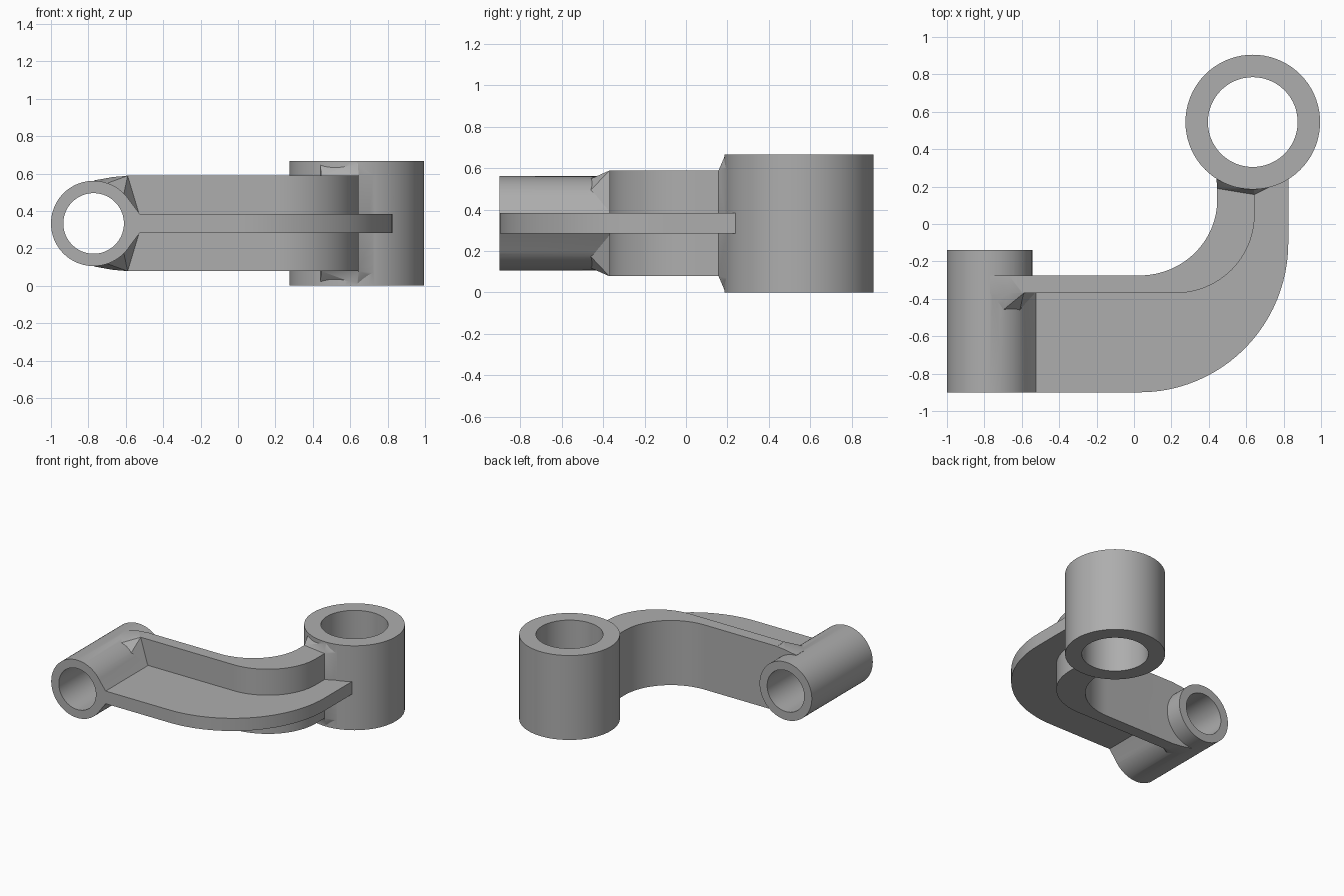
import bpy, bmesh, math
from mathutils import Matrix, Vector

if "Cube" in bpy.data.objects:
    bpy.data.objects.remove(bpy.data.objects["Cube"])

grey = bpy.data.materials.new("cast_grey")
grey.use_nodes = True
COLOUR = (0.42, 0.42, 0.42, 1)
grey.diffuse_color = COLOUR
grey.node_tree.nodes["Principled BSDF"].inputs["Base Color"].default_value = COLOUR


def finish(name, bm):
    bmesh.ops.recalc_face_normals(bm, faces=bm.faces)
    mesh = bpy.data.meshes.new(name)
    bm.to_mesh(mesh)
    bm.free()
    mesh.materials.append(grey)
    obj = bpy.data.objects.new(name, mesh)
    bpy.context.collection.objects.link(obj)
    return obj


def cylinder(name, centre, radius, length, along_y=False):
    bm = bmesh.new()
    turn = Matrix.Rotation(math.pi / 2 if along_y else 0, 4, 'X')
    bmesh.ops.create_cone(bm, cap_ends=True, segments=72, radius1=radius, radius2=radius,
                          depth=length, matrix=Matrix.Translation(centre) @ turn)
    return finish(name, bm)


def plate(name, outline, low, high):
    bm = bmesh.new()
    face = bm.faces.new([bm.verts.new((x, y, low)) for x, y in outline])
    up = bmesh.ops.extrude_face_region(bm, geom=[face])["geom"]
    bmesh.ops.translate(bm, vec=(0, 0, high - low),
                        verts=[v for v in up if isinstance(v, bmesh.types.BMVert)])
    return finish(name, bm)


def hull(name, points):
    bm = bmesh.new()
    for p in points:
        bm.verts.new(p)
    out = bmesh.ops.convex_hull(bm, input=bm.verts)
    bmesh.ops.delete(bm, geom=[v for v in out["geom_interior"] if isinstance(v, bmesh.types.BMVert)],
                     context='VERTS')
    return finish(name, bm)


def bend(start_x, end_x, low_y, top_y, steps=24):
    """Quarter ellipse turning from the straight run towards +y."""
    return [(start_x + (end_x - start_x) * math.sin(i / steps * math.pi / 2),
             top_y - (top_y - low_y) * math.cos(i / steps * math.pi / 2)) for i in range(steps + 1)]


MID = 0.333          # height of the mid plane
SLEEVE_X, SLEEVE_R = -0.772, 0.228
END_Y = 0.25         # where the arm is buried in the hub


def mirrored(points):
    return [p for x, y, h in points for p in ((x, y, MID + h), (x, y, MID - h))]


# Upright hub and lying sleeve
body = cylinder("bracket_arm", (0.635, 0.545, MID), 0.36, 2 * MID)
sleeve = cylinder("sleeve", (SLEEVE_X, -0.52, MID), SLEEVE_R, 0.76, True)

# Tall curved web with a flat rib on its outer side
inner_edge = bend(0.03, 0.445, -0.275, 0.13)
outer_edge = bend(0.22, 0.645, -0.37, 0.05)
web = plate("web", [(-0.6, -0.275)] + inner_edge + [(0.445, END_Y), (0.645, END_Y)]
            + outer_edge[::-1] + [(-0.6, -0.37)], MID - 0.255, MID + 0.255)
rib_edge = bend(0.03, 0.825, -0.9, -0.1)
rib = plate("rib", [(-0.6, -0.9)] + rib_edge + [(0.825, END_Y), (0.55, END_Y)]
            + bend(0.21, 0.55, -0.33, 0.05)[::-1] + [(-0.6, -0.33)], MID - 0.05, MID + 0.05)

# Blends where the web and rib meet the hub and the sleeve
hub_blend = hull("hub_blend", mirrored([
    (0.445, 0.19, 0.255), (0.645, 0.157, 0.255), (0.44, 0.25, 0.32), (0.64, 0.187, 0.325),
    (0.445, 0.25, 0.255), (0.645, 0.25, 0.255), (0.79, 0.23, 0.27)]))
sleeve_blend = hull("sleeve_blend", mirrored([
    (-0.53, -0.37, 0.055), (-0.59, -0.37, 0.255), (-0.67, -0.37, 0.248), (-0.77, -0.37, 0.23),
    (-0.59, -0.275, 0.255), (-0.67, -0.275, 0.248), (-0.77, -0.275, 0.23), (-0.53, -0.275, 0.055),
    (-0.7, -0.46, 0.215), (-0.61, -0.46, 0.16)]))
tangent = [(SLEEVE_X + SLEEVE_R * math.cos(a), SLEEVE_R * math.sin(a))
           for a in (math.radians(40), math.radians(30))]
corner_blend = hull("corner_blend", mirrored(
    [(x, y, h) for y in (-0.9, -0.3) for x, h in tangent + [(-0.525, 0.05)]]))

# Bores
hub_bore = cylinder("hub_bore", (0.635, 0.545, MID), 0.24, 1.2)
sleeve_bore = cylinder("sleeve_bore", (SLEEVE_X, -0.52, MID), 0.162, 1.2, True)

# Fuse everything, then cut the bores
tools = [(part, 'UNION') for part in (web, rib, hub_blend, sleeve, sleeve_blend, corner_blend)]
tools += [(hub_bore, 'DIFFERENCE'), (sleeve_bore, 'DIFFERENCE')]
for tool, operation in tools:
    mod = body.modifiers.new(tool.name, 'BOOLEAN')
    mod.object, mod.operation, mod.solver = tool, operation, 'EXACT'
bpy.context.view_layer.update()
fused = bpy.data.meshes.new_from_object(body.evaluated_get(bpy.context.evaluated_depsgraph_get()))
body.modifiers.clear()
body.data = fused
for tool, _ in tools:
    bpy.data.objects.remove(tool)

bpy.ops.object.select_all(action='DESELECT')
body.select_set(True)
bpy.context.view_layer.objects.active = body
bpy.ops.object.shade_smooth_by_angle(angle=math.radians(25))
